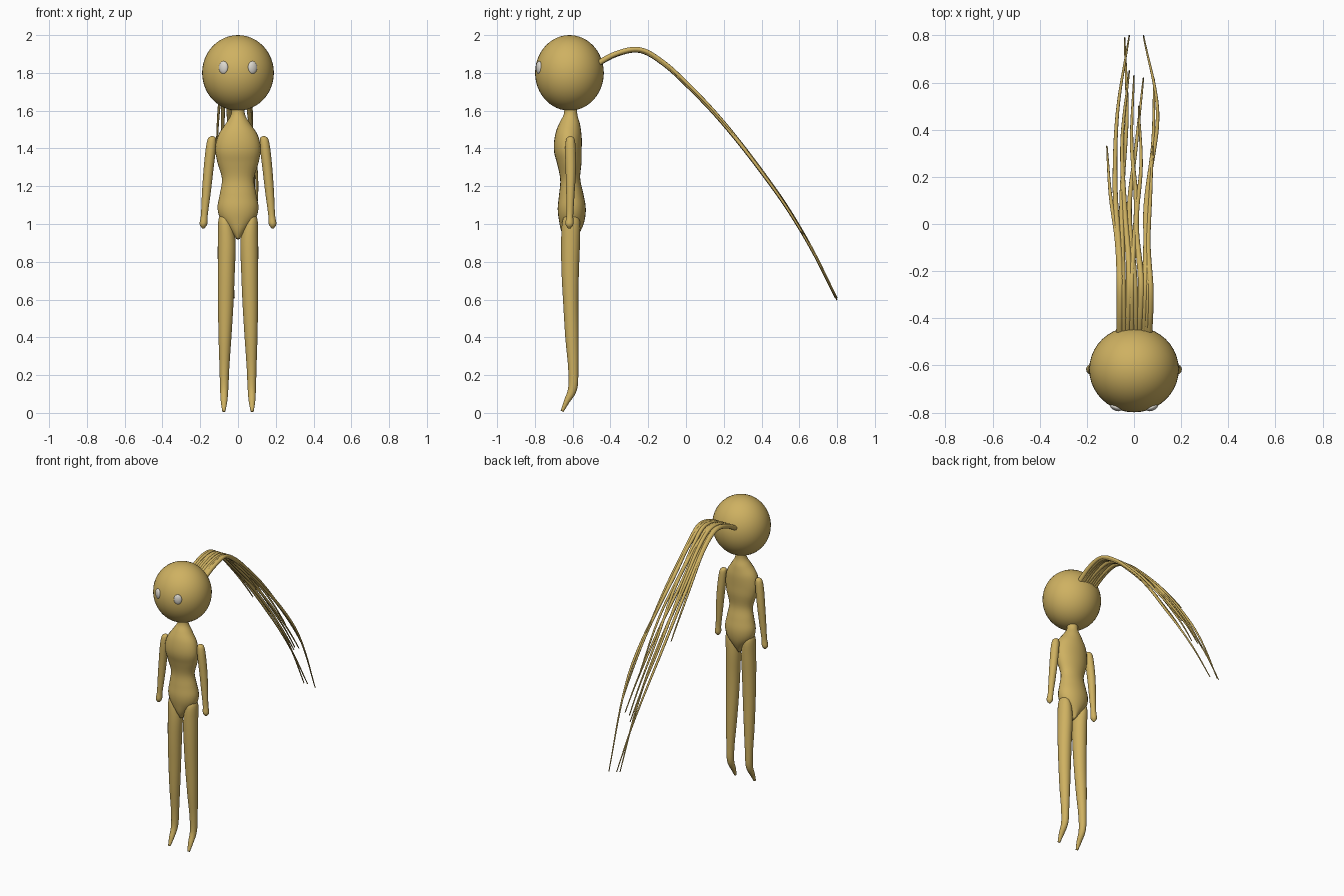
import bpy
import bmesh
import math
from mathutils import Vector

if "Cube" in bpy.data.objects:
    bpy.data.objects.remove(bpy.data.objects["Cube"], do_unlink=True)


def material(name, colour):
    mat = bpy.data.materials.new(name)
    mat.use_nodes = True
    mat.diffuse_color = colour
    mat.node_tree.nodes["Principled BSDF"].inputs["Base Color"].default_value = colour
    return mat


GOLD = material("gold skin", (0.62, 0.44, 0.12, 1))
WHITE = material("eye white", (0.72, 0.69, 0.63, 1))


def spline(values, u):
    """Smooth value at fraction u along evenly spaced control values."""
    last = len(values) - 1
    i = min(int(u * last), last - 1)
    t = u * last - i
    b, c = values[i], values[i + 1]
    a = values[i - 1] if i > 0 else b * 2 - c
    d = values[i + 2] if i + 2 <= last else c * 2 - b
    return (b * 2 + (c - a) * t + (a * 2 - b * 5 + c * 4 - d) * t * t
            + (b * 3 - a - c * 3 + d) * t ** 3) * 0.5


def loft(name, centres, radii, sides=24):
    """Tube of elliptical rings across a path, capped at both ends."""
    bm = bmesh.new()
    rings = []
    for i, (centre, (rx, ry)) in enumerate(zip(centres, radii)):
        ahead = centres[min(i + 1, len(centres) - 1)]
        tangent = ahead - centres[max(i - 1, 0)]
        across = Vector((1, 0, 0))
        depth = across.cross(tangent).normalized()
        ring = []
        for k in range(sides):
            a = math.tau * k / sides
            ring.append(bm.verts.new(centre + across * rx * math.cos(a) + depth * ry * math.sin(a)))
        rings.append(ring)
    for low, high in zip(rings, rings[1:]):
        for k in range(sides):
            n = (k + 1) % sides
            bm.faces.new((low[k], low[n], high[n], high[k]))
    bm.faces.new(rings[0])
    bm.faces.new(rings[-1])
    bmesh.ops.recalc_face_normals(bm, faces=bm.faces)
    mesh = bpy.data.meshes.new(name)
    bm.to_mesh(mesh)
    bm.free()
    mesh.materials.append(GOLD)
    for face in mesh.polygons:
        face.use_smooth = True
    obj = bpy.data.objects.new(name, mesh)
    bpy.context.collection.objects.link(obj)
    return obj


def limb(name, sections, side=1, steps=5):
    """Body part from sections of (x, y, z, half width, half depth)."""
    keys = [Vector(s) for s in sections]
    count = (len(keys) - 1) * steps
    rows = [spline(keys, i / count) for i in range(count + 1)]
    centres = [Vector((r[0] * side, r[1], r[2])) for r in rows]
    radii = [(max(r[3], 0.001), max(r[4], 0.001)) for r in rows]
    return loft(name, centres, radii)


def ball(name, centre, size, mat, turn=0):
    bpy.ops.mesh.primitive_uv_sphere_add(segments=40, ring_count=24, location=centre)
    obj = bpy.context.object
    obj.name = name
    obj.scale = size
    obj.rotation_euler.z = turn
    obj.data.materials.append(mat)
    bpy.ops.object.shade_smooth()
    return obj


# Head and eyes
ball("head", (0, -0.617, 1.8), (0.19, 0.182, 0.2), GOLD)
for label, side in (("left", 1), ("right", -1)):
    ball(label + "_eye", (side * 0.077, -0.778, 1.828), (0.026, 0.014, 0.034), WHITE, side * 0.42)

# Neck, chest, waist and tapering pelvis
limb("torso", [
    (0, -0.61, 1.64, 0.034, 0.034),
    (0, -0.611, 1.58, 0.037, 0.036),
    (0, -0.615, 1.53, 0.066, 0.055),
    (0, -0.622, 1.47, 0.105, 0.07),
    (0, -0.626, 1.4, 0.12, 0.074),
    (0, -0.618, 1.33, 0.11, 0.066),
    (0, -0.613, 1.24, 0.085, 0.053),
    (0, -0.608, 1.16, 0.096, 0.064),
    (0, -0.605, 1.09, 0.108, 0.074),
    (0, -0.605, 1.03, 0.095, 0.07),
    (0, -0.61, 0.97, 0.048, 0.054),
    (0, -0.612, 0.92, 0.008, 0.03),
])

# Arms with rounded ends, legs bending into pointed feet
for label, side in (("left", 1), ("right", -1)):
    limb(label + "_arm", [
        (0.135, -0.612, 1.465, 0.006, 0.006),
        (0.138, -0.612, 1.45, 0.022, 0.022),
        (0.145, -0.612, 1.39, 0.027, 0.028),
        (0.157, -0.61, 1.28, 0.026, 0.027),
        (0.168, -0.612, 1.16, 0.023, 0.022),
        (0.178, -0.615, 1.05, 0.018, 0.018),
        (0.183, -0.617, 1.0, 0.02, 0.021),
        (0.184, -0.617, 0.977, 0.006, 0.007),
    ], side)
    limb(label + "_leg", [
        (0.075, -0.608, 1.06, 0.01, 0.015),
        (0.069, -0.608, 1.02, 0.035, 0.045),
        (0.06, -0.611, 0.91, 0.047, 0.05),
        (0.062, -0.613, 0.75, 0.045, 0.046),
        (0.065, -0.61, 0.58, 0.041, 0.04),
        (0.069, -0.604, 0.4, 0.034, 0.035),
        (0.072, -0.597, 0.24, 0.026, 0.027),
        (0.073, -0.6, 0.13, 0.022, 0.024),
        (0.074, -0.632, 0.06, 0.017, 0.015),
        (0.075, -0.656, 0.008, 0.008, 0.008),
    ], side)

# Long ponytail: sideways drift in hundredths along each strand, and where it ends
STRANDS = [
    ((-6, -6, -7, -10, -11.5), 0.33),
    ((-6, -6, -8, -7, -2), 0.8),
    ((-4, -5, -5, -3, -4), 0.79),
    ((-3, -2, -4, -5, -2), 0.65),
    ((-1, -1, 1, -1, 0), 0.63),
    ((1, 0, -2, 1, 4), 0.62),
    ((2, 3, 1, 3, 2), 0.5),
    ((4, 5, 6, 10, 4), 0.8),
    ((5, 6, 5, 8, 8.5), 0.62),
    ((6, 7, 6, 7, 8), 0.33),
]
ARCH = [1.83, 1.9, 1.92, 1.845, 1.725, 1.59, 1.435, 1.265, 1.08, 0.86, 0.6]
START, REACH, STEPS = -0.5, 1.3, 48
for n, (drift, end) in enumerate(STRANDS):
    centres, radii = [], []
    for i in range(STEPS + 1):
        u = i / STEPS
        y = START + u * (end - START)
        z = spline(ARCH, (y - START) / REACH) + 0.01 * math.sin(n * 2.3) * u
        centres.append(Vector((spline(drift, u) / 100, y, z)))
        r = 0.003 + 0.013 * (1 - u) ** 0.8
        radii.append((r, r))
    loft("hair_strand_%d" % (n + 1), centres, radii, 10)
